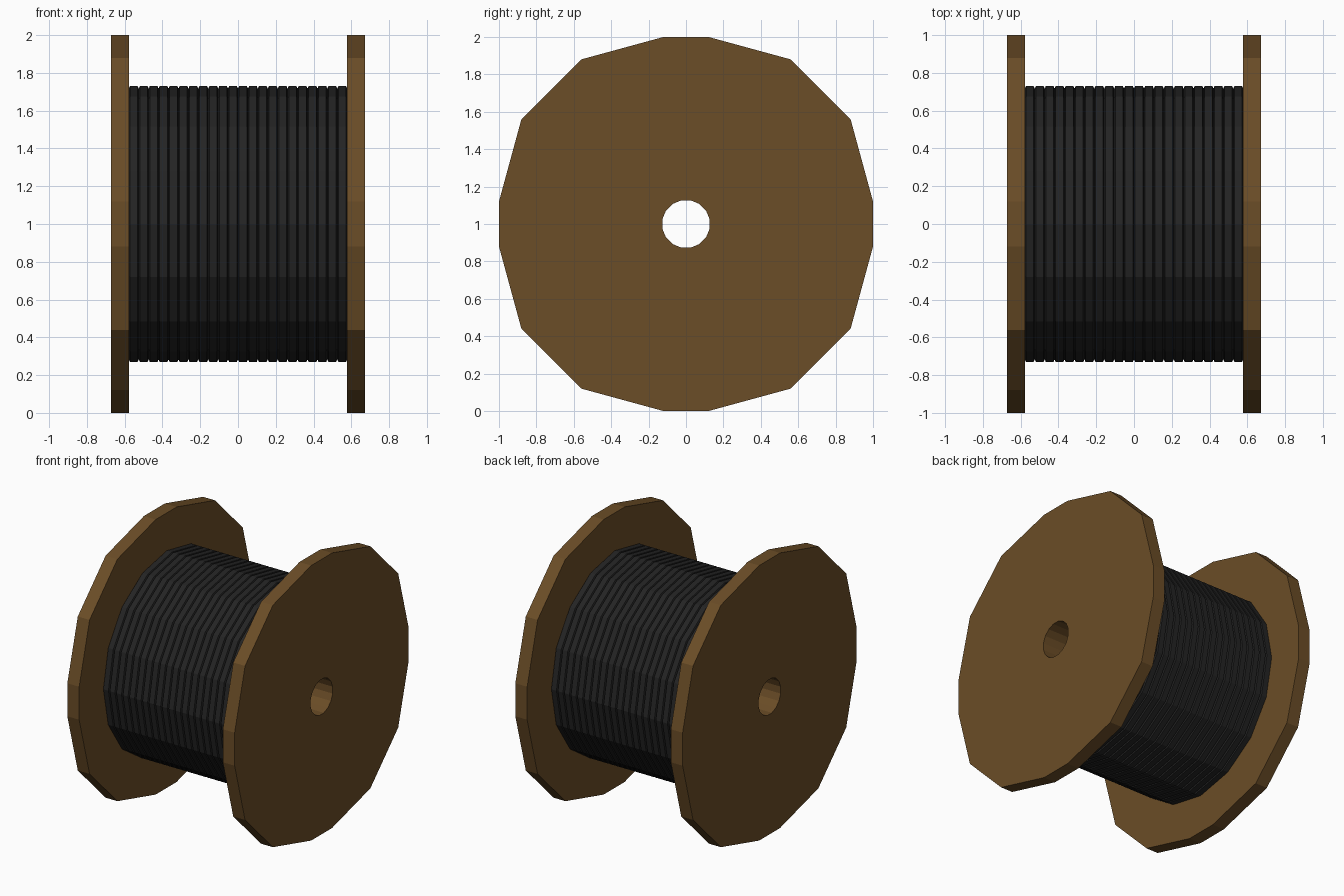
import bpy, bmesh, math

if "Cube" in bpy.data.objects:
    bpy.data.objects.remove(bpy.data.objects["Cube"])

AXIS_Z = 1.0
N = 16


def material(name, rgb):
    m = bpy.data.materials.new(name)
    m.diffuse_color = (*rgb, 1)
    m.use_nodes = True
    m.node_tree.nodes["Principled BSDF"].inputs["Base Color"].default_value = m.diffuse_color
    return m


wood = material("brown wood", (0.147, 0.074, 0.020))
cable = material("black cable", (0.0175, 0.0175, 0.0175))


def circle(r, phase):
    return [(r * math.cos(math.tau * (i + phase) / N),
             r * math.sin(math.tau * (i + phase) / N)) for i in range(N)]


def loft(name, rings, mat, closed=False):
    """Skin a list of (x, outline) rings along the spool axis."""
    bm = bmesh.new()
    loops = [[bm.verts.new((x, y, AXIS_Z + z)) for y, z in outline] for x, outline in rings]
    pairs = list(zip(loops, loops[1:]))
    if closed:
        pairs.append((loops[-1], loops[0]))
    for a, b in pairs:
        for i in range(N):
            j = (i + 1) % N
            bm.faces.new((a[i], a[j], b[j], b[i]))
    bmesh.ops.recalc_face_normals(bm, faces=bm.faces)
    mesh = bpy.data.meshes.new(name)
    bm.to_mesh(mesh)
    bm.free()
    mesh.materials.append(mat)
    obj = bpy.data.objects.new(name, mesh)
    bpy.context.collection.objects.link(obj)
    return obj


# Flange outline: one quarter of the corners, turned four times
quarter = [(1.0, 0.12), (0.88, 0.56), (0.56, 0.88), (0.12, 1.0)]
rim = []
for k in range(4):
    for y, z in quarter if k == 0 else rim[-4:]:
        rim.append((y, z) if k == 0 else (-z, y))
bore = circle(0.129, 0.5)
X_IN, X_OUT = 0.578, 0.673

# Two wooden end discs with a round hole
for side, s in (("left", -1), ("right", 1)):
    loft(side + "_flange",
         [(s * X_IN, bore), (s * X_IN, rim), (s * X_OUT, rim), (s * X_OUT, bore)],
         wood, closed=True)

# Wooden core tube around the bore
sleeve = circle(0.2, 0.5)
loft("core_tube", [(-X_IN, bore), (-X_IN, sleeve), (X_IN, sleeve), (X_IN, bore)],
     wood, closed=True)

# Cable turns: flat bands parted by narrow grooves
TURNS, GROOVE = 22, 0.006
pitch = 2 * X_IN / TURNS
crest, valley = circle(0.73, 0), circle(0.717, 0)
rings = [(-X_IN, valley)]
for t in range(TURNS):
    x = -X_IN + t * pitch
    rings += [(x + GROOVE, crest), (x + pitch - GROOVE, crest), (x + pitch, valley)]
rings += [(X_IN, sleeve), (-X_IN, sleeve)]
loft("cable_winding", rings, cable, closed=True)
